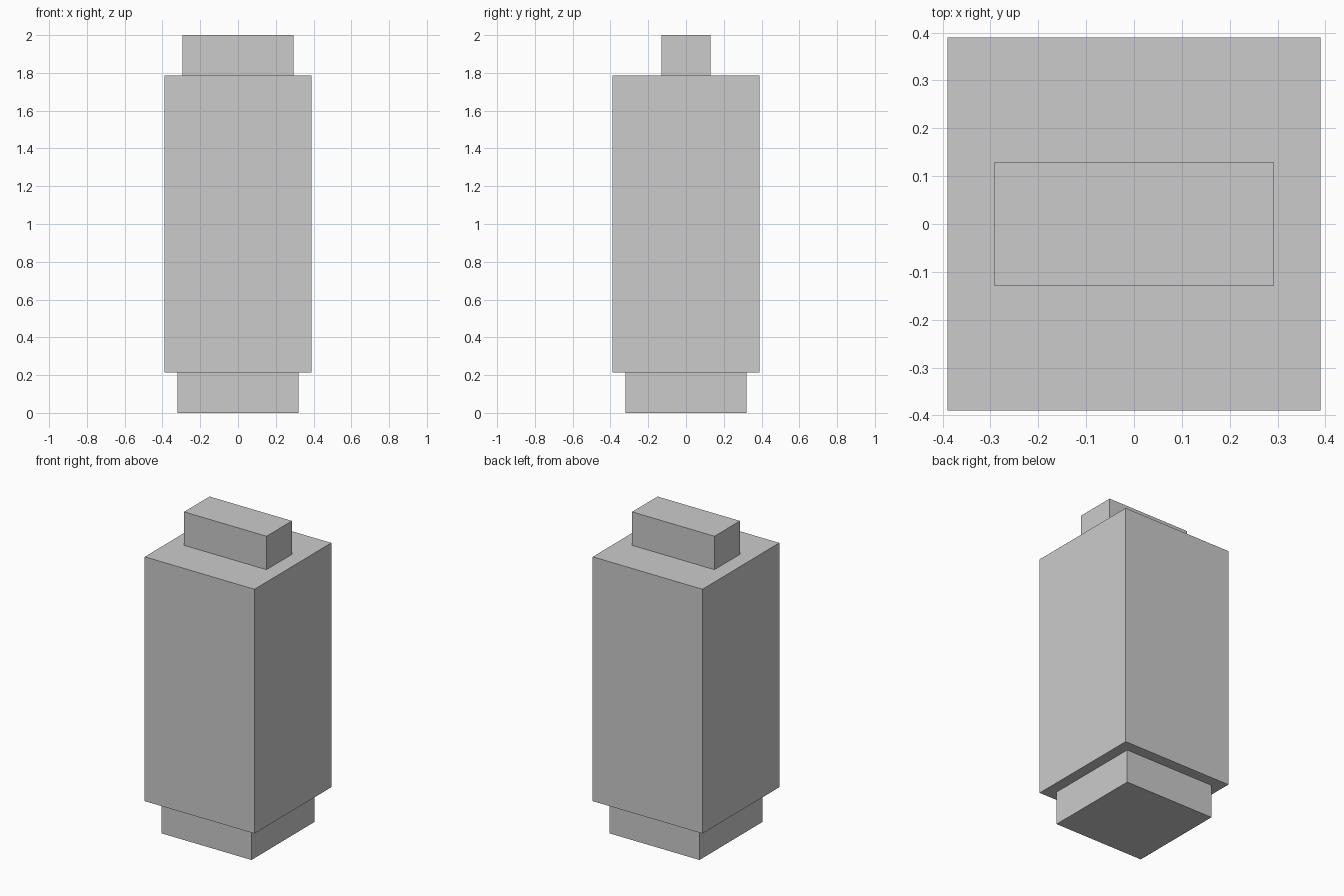
import bpy

if "Cube" in bpy.data.objects:
    bpy.data.objects.remove(bpy.data.objects["Cube"])


def box(name, half_x, half_y, z0, z1):
    bpy.ops.mesh.primitive_cube_add(size=1, location=(0, 0, (z0 + z1) / 2))
    ob = bpy.context.object
    ob.name = name
    ob.scale = (2 * half_x, 2 * half_y, z1 - z0)
    bpy.ops.object.transform_apply(location=False, rotation=False, scale=True)
    return ob


# Square plinth under the body
box("base", 0.32, 0.32, 0.0, 0.215)
# Tall main block
box("body", 0.39, 0.39, 0.215, 1.785)
# Narrow block on top
box("top_cap", 0.293, 0.129, 1.785, 2.0)
